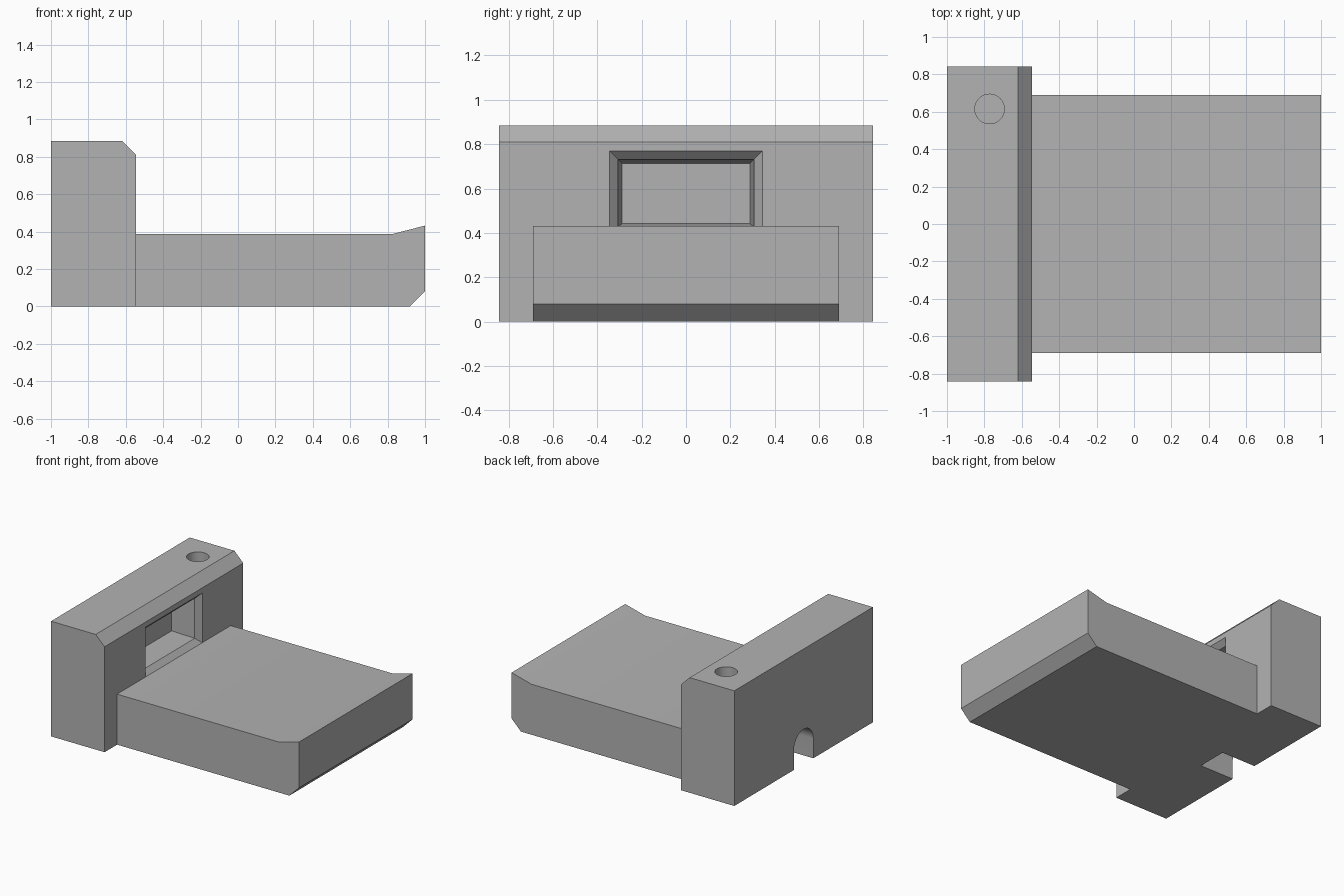
import bpy
import bmesh
import math
from mathutils import Vector

cube = bpy.data.objects.get("Cube")
if cube:
    bpy.data.objects.remove(cube, do_unlink=True)

grey = bpy.data.materials.new("plain grey")
grey.use_nodes = True
colour = (0.45, 0.45, 0.45, 1)
grey.diffuse_color = colour
grey.node_tree.nodes["Principled BSDF"].inputs["Base Color"].default_value = colour


def loft(name, sections):
    """Solid skinned through a list of matching closed sections."""
    bm = bmesh.new()
    rings = [[bm.verts.new(p) for p in s] for s in sections]
    n = len(rings[0])
    for a, b in zip(rings, rings[1:]):
        for i in range(n):
            j = (i + 1) % n
            bm.faces.new((a[i], a[j], b[j], b[i]))
    bm.faces.new(rings[0])
    bm.faces.new(rings[-1])
    bmesh.ops.recalc_face_normals(bm, faces=bm.faces)
    mesh = bpy.data.meshes.new(name)
    bm.to_mesh(mesh)
    bm.free()
    mesh.materials.append(grey)
    obj = bpy.data.objects.new(name, mesh)
    bpy.context.collection.objects.link(obj)
    return obj


def select(obj):
    bpy.ops.object.select_all(action='DESELECT')
    obj.select_set(True)
    bpy.context.view_layer.objects.active = obj


def cut(obj, cutter):
    """Subtract the cutter for good, then discard it."""
    cutter.hide_render = True
    mod = obj.modifiers.new("cut", 'BOOLEAN')
    mod.operation = 'DIFFERENCE'
    mod.solver = 'EXACT'
    mod.object = cutter
    select(obj)
    bpy.ops.object.modifier_apply(modifier=mod.name)
    bpy.data.objects.remove(cutter, do_unlink=True)


def side_profile(points, half_width):
    """Side outline in x and z, spanning the width in y."""
    return [[(x, y, z) for x, z in points] for y in (-half_width, half_width)]


def opening(x, half_width, low, high):
    return [(x, -half_width, low), (x, half_width, low),
            (x, half_width, high), (x, -half_width, high)]


# Upright block with a chamfered top edge
block = loft("upright_block", side_profile(
    [(-1, 0), (-0.545, 0), (-0.545, 0.81), (-0.62, 0.885), (-1, 0.885)], 0.842))

# Window recess: bevelled rim, then a tapering pocket
cut(block, loft("window_cutter", [
    opening(-0.5, 0.345, 0.388, 0.77), opening(-0.545, 0.345, 0.388, 0.77),
    opening(-0.583, 0.307, 0.426, 0.732), opening(-0.766, 0.288, 0.442, 0.713)]))

# Round hole in the top
centre, radius, steps = Vector((-0.772, 0.615, 0)), 0.079, 48
ring = [centre + radius * Vector((math.cos(t), math.sin(t), 0))
        for t in (2 * math.pi * i / steps for i in range(steps))]
cut(block, loft("hole_cutter", [[p + Vector((0, 0, z)) for p in ring]
                                for z in (0.45, 1)]))

# Arched slot at the foot of the rear face
arc = [(0.118 * math.cos(t), 0.15 + 0.118 * math.sin(t))
       for t in (math.pi * i / 24 for i in range(25))]
arch = [(0.118, -0.1)] + arc + [(-0.118, -0.1)]
cut(block, loft("slot_cutter", [[(x, y, z) for y, z in arch]
                                for x in (-1.1, -0.71)]))

# Flat bed with a raised lip and a chamfered lower edge
bed = loft("bed", side_profile(
    [(-0.545, 0), (0.92, 0), (1, 0.08), (1, 0.432), (0.83, 0.388),
     (-0.545, 0.388)], 0.69))

for part in (block, bed):
    select(part)
    bpy.ops.object.shade_smooth_by_angle(angle=math.radians(30))
